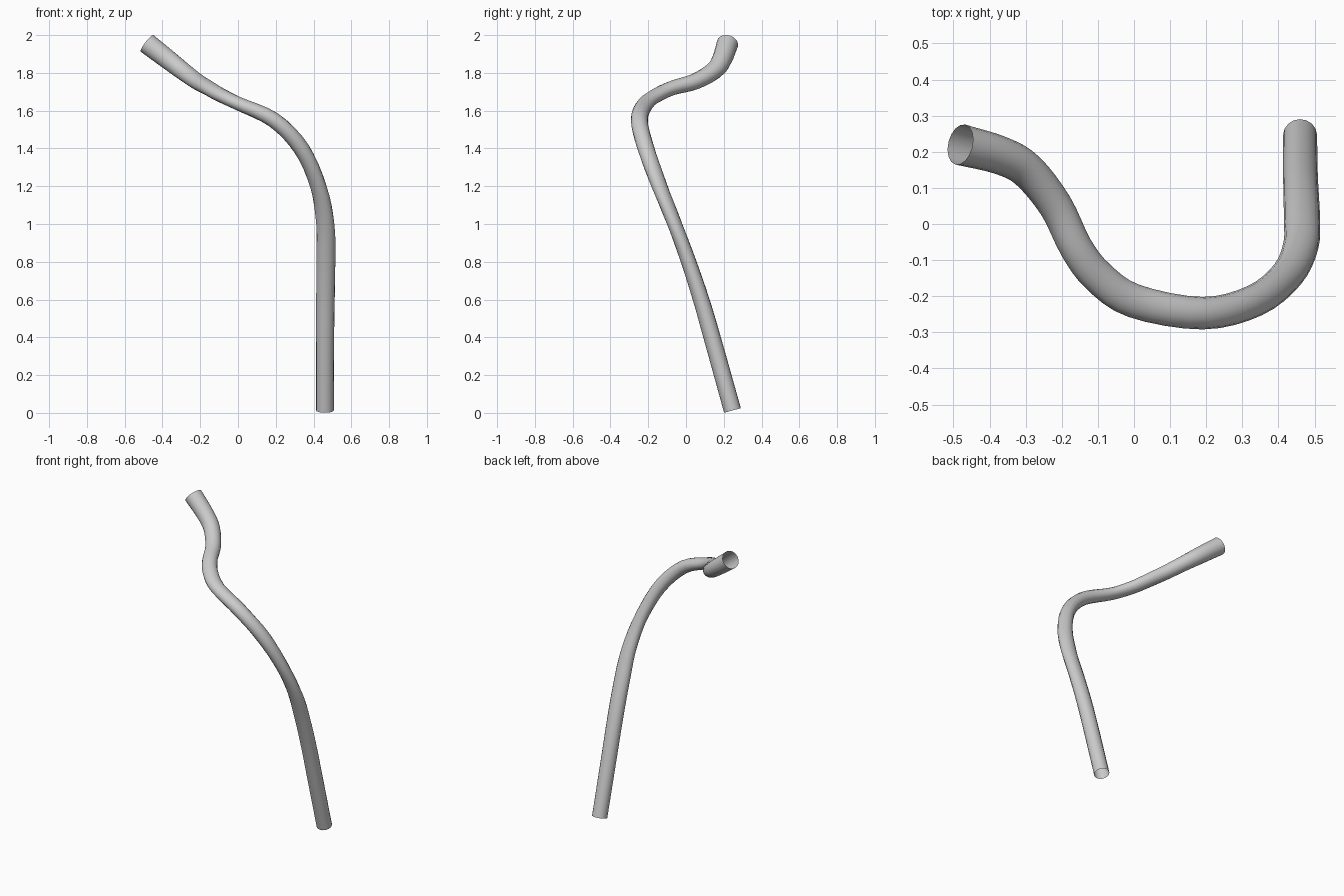
import bpy, bmesh, math
from mathutils import Vector

if "Cube" in bpy.data.objects:
    bpy.data.objects.remove(bpy.data.objects["Cube"])

# Path points: x, y, z, half width (sideways), half thickness
PATH = [
    (0.46, 0.246, 0.013, 0.047, 0.046),
    (0.461, 0.138, 0.40, 0.048, 0.045),
    (0.463, 0.080, 0.60, 0.049, 0.043),
    (0.465, 0.014, 0.80, 0.050, 0.040),
    (0.462, -0.06, 1.00, 0.049, 0.038),
    (0.425, -0.14, 1.20, 0.046, 0.038),
    (0.335, -0.212, 1.40, 0.045, 0.042),
    (0.19, -0.247, 1.55, 0.045, 0.041),
    (0.0, -0.213, 1.638, 0.047, 0.036),
    (-0.10, -0.145, 1.687, 0.047, 0.037),
    (-0.16, -0.066, 1.722, 0.046, 0.039),
    (-0.217, 0.05, 1.755, 0.047, 0.043),
    (-0.295, 0.148, 1.812, 0.050, 0.047),
    (-0.37, 0.190, 1.870, 0.053, 0.052),
    (-0.481, 0.220, 1.956, 0.057, 0.056),
]
SIDES, STEPS = 16, 4


def smooth_path(points, steps):
    """Interpolate the points with a Catmull-Rom spline."""
    p = [Vector(q) for q in points]
    p = [2 * p[0] - p[1]] + p + [2 * p[-1] - p[-2]]
    out = []
    for a, b, c, d in zip(p, p[1:], p[2:], p[3:]):
        for k in range(steps):
            t = k / steps
            out.append(0.5 * (2 * b + (c - a) * t + (2 * a - 5 * b + 4 * c - d) * t * t
                              + (3 * b - 3 * c + d - a) * t ** 3))
    return out + [p[-2]]


# Open-ended bent tube, swept with an oval section
samples = smooth_path(PATH, STEPS)
bm = bmesh.new()
rings = []
for i, s in enumerate(samples):
    before, after = samples[max(i - 1, 0)], samples[min(i + 1, len(samples) - 1)]
    tangent = Vector((after - before)[:3]).normalized()
    side = tangent.cross(Vector((0, 0, 1))).normalized()
    up = side.cross(tangent)
    centre = Vector(s[:3])
    rings.append([bm.verts.new(centre + side * s[3] * math.cos(a) + up * s[4] * math.sin(a))
                  for a in (2 * math.pi * k / SIDES for k in range(SIDES))])
for r0, r1 in zip(rings, rings[1:]):
    for k in range(SIDES):
        n = (k + 1) % SIDES
        bm.faces.new((r0[k], r0[n], r1[n], r1[k]))
bmesh.ops.recalc_face_normals(bm, faces=bm.faces)
mesh = bpy.data.meshes.new("bent_tube")
bm.to_mesh(mesh)
bm.free()
tube = bpy.data.objects.new("bent_tube", mesh)
bpy.context.collection.objects.link(tube)

# Smooth shading
bpy.context.view_layer.objects.active = tube
tube.select_set(True)
bpy.ops.object.shade_smooth_by_angle(angle=math.radians(40))
